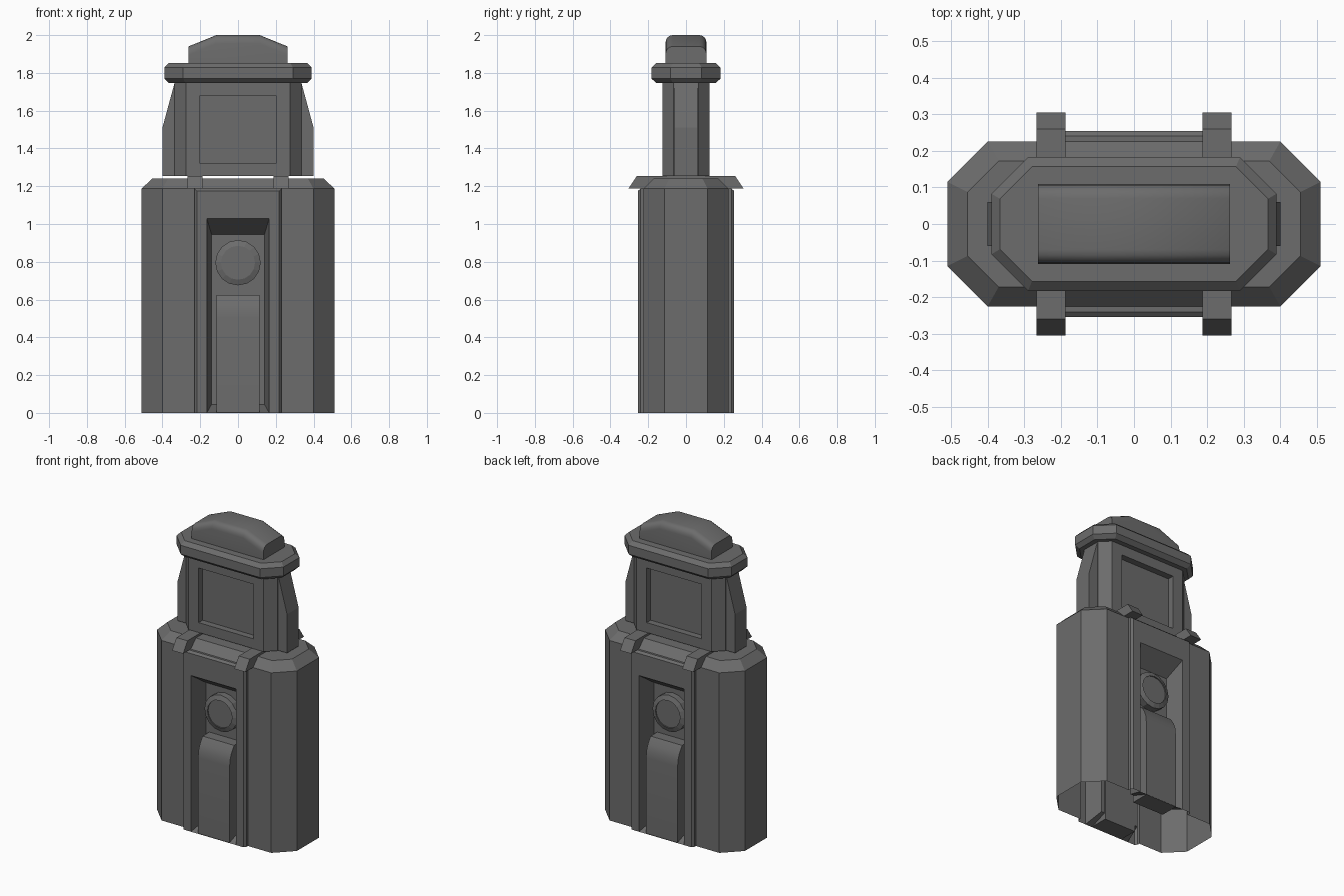
import bpy, bmesh, math

if "Cube" in bpy.data.objects:
    bpy.data.objects.remove(bpy.data.objects["Cube"])

dark = bpy.data.materials.new("dark_grey")
dark.diffuse_color = (.15, .15, .15, 1)
dark.use_nodes = True
dark.node_tree.nodes["Principled BSDF"].inputs["Base Color"].default_value = dark.diffuse_color


def loft(name, rings):
    """Skin matching rings of points and cap both ends."""
    bm = bmesh.new()
    vs = [[bm.verts.new(p) for p in r] for r in rings]
    n = len(vs[0])
    for a, b in zip(vs, vs[1:]):
        for i in range(n):
            j = (i + 1) % n
            bm.faces.new((a[i], a[j], b[j], b[i]))
    bm.faces.new(vs[0])
    bm.faces.new(vs[-1])
    bmesh.ops.recalc_face_normals(bm, faces=bm.faces)
    me = bpy.data.meshes.new(name)
    bm.to_mesh(me)
    bm.free()
    me.materials.append(dark)
    ob = bpy.data.objects.new(name, me)
    bpy.context.collection.objects.link(ob)
    return ob


def octagon(x, y, c, z):
    """Rectangle with corners cut by c, at height z."""
    q = [(x, y - c), (x - c, y)]
    pts = q + [(-a, b) for a, b in reversed(q)]
    return [(a, b, z) for a, b in pts + [(-a, -b) for a, b in pts]]


def rect_y(x, z0, z1, y):
    """Upright rectangle facing y."""
    return [(-x, y, z0), (x, y, z0), (x, y, z1), (-x, y, z1)]


def extrude_x(name, profile, x0, x1):
    return loft(name, [[(x, y, z) for y, z in profile] for x in (x0, x1)])


def activate(ob):
    bpy.ops.object.select_all(action='DESELECT')
    ob.select_set(True)
    bpy.context.view_layer.objects.active = ob


def boolean(ob, tool, op):
    """Apply a boolean and discard the helper."""
    m = ob.modifiers.new(op.lower(), 'BOOLEAN')
    m.operation, m.object, m.solver = op, tool, 'EXACT'
    activate(ob)
    bpy.ops.object.modifier_apply(modifier=m.name)
    bpy.data.objects.remove(tool)


def smooth(ob):
    activate(ob)
    bpy.ops.object.shade_smooth_by_angle(angle=math.radians(30))


# Main housing with chamfered shoulder
body = loft("housing", [octagon(.51, .225, .11, 0), octagon(.51, .225, .11, 1.187),
                        octagon(.455, .172, .085, 1.24)])

# Raised centre panel running through front and back
panel = loft("panel_helper", [rect_y(.218, 0, 1.175, -.255), rect_y(.23, 0, 1.187, -.24),
                              rect_y(.23, 0, 1.187, .24), rect_y(.218, 0, 1.175, .255)])
boolean(body, panel, 'UNION')

# Upper neck
neck = loft("neck", [octagon(.335, .125, .06, z) for z in (1.255, 1.75)])

for s, side in ((-1, "front"), (1, "back")):
    # Tapered recess in the housing
    boolean(body, loft("recess_cutter_" + side, [
        rect_y(.1775, -.0225, 1.0725, s * .315), rect_y(.14, .045, .945, s * .135)]), 'DIFFERENCE')
    # Square window recess in the neck
    boolean(neck, loft("window_cutter_" + side, [
        rect_y(.2, 1.32, 1.68, s * .2), rect_y(.2, 1.32, 1.68, s * .082)]), 'DIFFERENCE')
    # Rounded slider in the recess
    slider = [(.13, 0), (.252, 0), (.252, .5), (.247, .545), (.232, .585), (.205, .625), (.13, .625)]
    smooth(extrude_x("slider_" + side, [(s * y, z) for y, z in slider], -.115, .115))
    # Round button with a dished face
    loft("button_" + side, [
        [(r * math.cos(math.tau * i / 16), s * y, .795 + r * math.sin(math.tau * i / 16)) for i in range(16)]
        for r, y in ((.12, .13), (.12, .178), (.09, .19), (.09, .183))])
    # Side fin of the neck
    fin = [(.30, 1.255), (.40, 1.255), (.40, 1.51), (.335, 1.75), (.30, 1.75)]
    loft("neck_fin_" + ("left" if s < 0 else "right"),
         [[(s * x, y, z) for x, z in fin] for y in (-.06, .06)])
    # Shoulder clip
    clip = [(-.305, 1.187), (-.26, 1.255), (.26, 1.255), (.305, 1.187)]
    extrude_x("clip_" + ("left" if s < 0 else "right"), clip, s * .187, s * .267)

# Open underside of the housing
bm = bmesh.new()
bm.from_mesh(body.data)
base = [f for f in bm.faces if f.normal.z < -.9 and f.calc_center_median().z < .01]
bmesh.ops.delete(bm, geom=base, context='FACES')
bm.to_mesh(body.data)
bm.free()

# Cap collar
loft("collar", [octagon(.367, .157, .088, 1.746), octagon(.39, .183, .1, 1.77),
                octagon(.39, .183, .1, 1.828), octagon(.367, .157, .088, 1.852)])

# Top knob with rounded long edges
knob = []
for y, d in ((.109, .045), (.106, .026), (.097, .011), (.085, .003), (.07, 0)):
    knob.append([(-.262, -y, 1.845), (.262, -y, 1.845), (.262, -y, 1.94 - d),
                 (.115, -y, 2 - d), (-.115, -y, 2 - d), (-.262, -y, 1.94 - d)])
knob += [[(x, -y, z) for x, y, z in r] for r in reversed(knob)]
smooth(loft("top_knob", knob))
